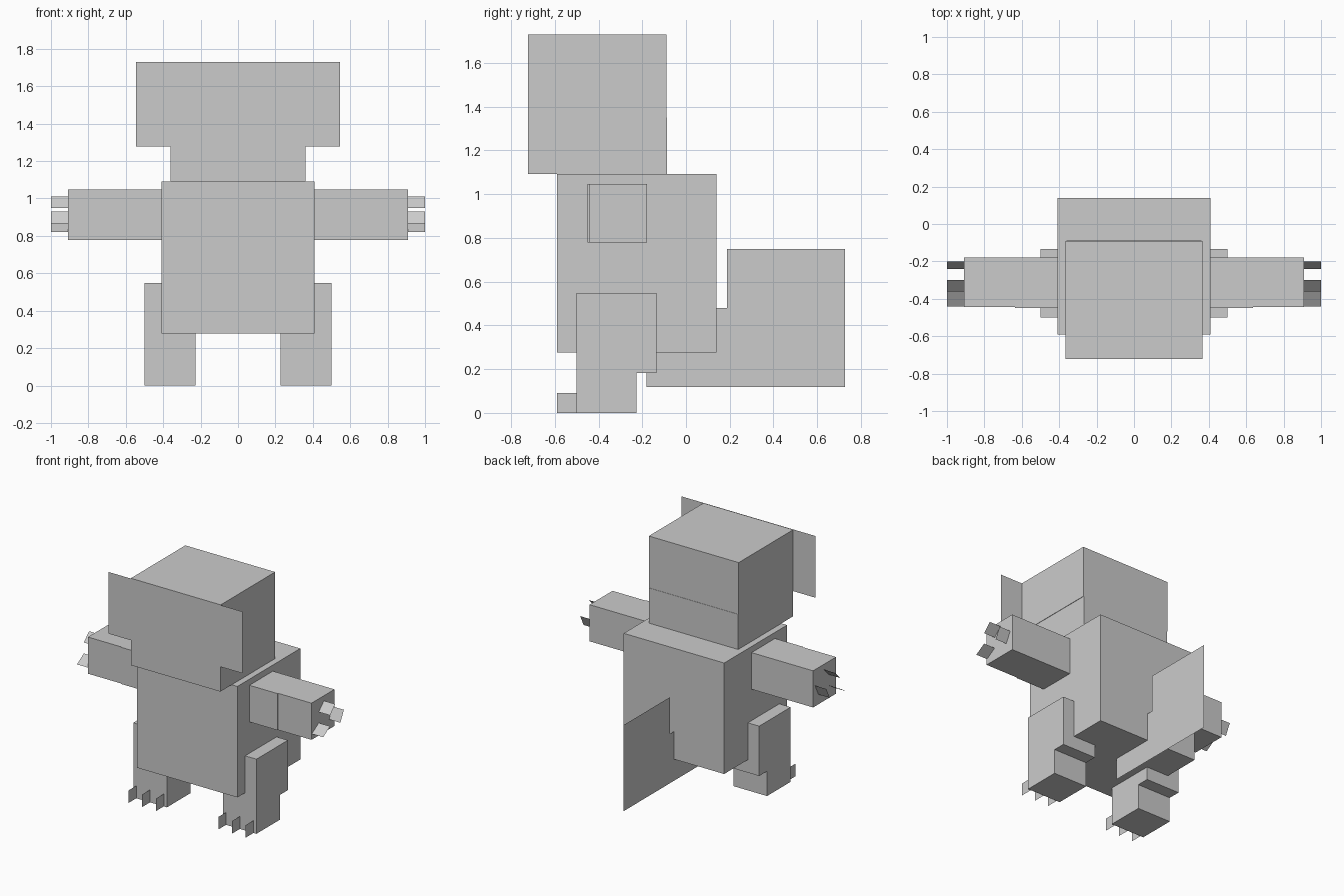
import bpy

if "Cube" in bpy.data.objects:
    bpy.data.objects.remove(bpy.data.objects["Cube"])

grey = bpy.data.materials.new("plain_grey")
grey.diffuse_color = (0.6, 0.6, 0.6, 1)
grey.use_nodes = True
grey.node_tree.nodes["Principled BSDF"].inputs["Base Color"].default_value = grey.diffuse_color


def mesh(name, verts, faces):
    me = bpy.data.meshes.new(name)
    me.from_pydata(verts, [], faces)
    me.materials.append(grey)
    ob = bpy.data.objects.new(name, me)
    bpy.context.collection.objects.link(ob)
    return ob


def box(name, x, y, z):
    """Box from three (low, high) ranges."""
    x, y, z = sorted(x), sorted(y), sorted(z)
    verts = [(a, b, c) for a in x for b in y for c in z]
    return mesh(name, verts, [(0, 1, 3, 2), (4, 6, 7, 5), (0, 4, 5, 1),
                              (2, 3, 7, 6), (0, 2, 6, 4), (1, 5, 7, 3)])


def sheet(name, *verts):
    """Single flat face."""
    return mesh(name, verts, [tuple(range(len(verts)))])


# Body and head
box("body", (-0.408, 0.408), (-0.59, 0.14), (0.277, 1.092))
box("upper_head", (-0.365, 0.365), (-0.722, -0.09), (1.35, 1.73))
box("jaw", (-0.362, 0.362), (-0.722, -0.088), (1.092, 1.35))

# Wide flat face plate
sheet("face_plate", (-0.545, -0.726, 1.277), (0.545, -0.726, 1.277),
      (0.545, -0.726, 1.73), (-0.545, -0.726, 1.73))

# Flat upright tail, low at the root and tall at the end
sheet("tail", (0, -0.18, 0.118), (0, 0.727, 0.118), (0, 0.727, 0.75),
      (0, 0.187, 0.75), (0, 0.187, 0.48), (0, -0.18, 0.48))

# Limbs on both sides
for side, s in (("right", 1), ("left", -1)):
    box(f"{side}_upper_arm", (0.37 * s, 0.637 * s), (-0.45, -0.178), (0.778, 1.047))
    box(f"{side}_forearm", (0.637 * s, 0.908 * s), (-0.444, -0.178), (0.778, 1.047))
    box(f"{side}_thigh", (0.227 * s, 0.5 * s), (-0.5, -0.135), (0.182, 0.548))
    box(f"{side}_foot", (0.227 * s, 0.5 * s), (-0.5, -0.226), (0, 0.182))

    # Tilted flat finger claws: (low y, low z, high y, high z)
    for i, (y0, z0, y1, z1) in enumerate(((-0.36, 0.95, -0.30, 1.01),
                                          (-0.24, 0.85, -0.20, 0.93),
                                          (-0.44, 0.82, -0.36, 0.87))):
        sheet(f"{side}_finger_claw_{i + 1}", (0.908 * s, y0, z0), (s, y0, z0),
              (s, y1, z1), (0.908 * s, y1, z1))

    # Upright flat toe claws
    for i, x in enumerate((0.253, 0.365, 0.476)):
        sheet(f"{side}_toe_claw_{i + 1}", (x * s, -0.59, 0), (x * s, -0.5, 0),
              (x * s, -0.5, 0.092), (x * s, -0.59, 0.092))
